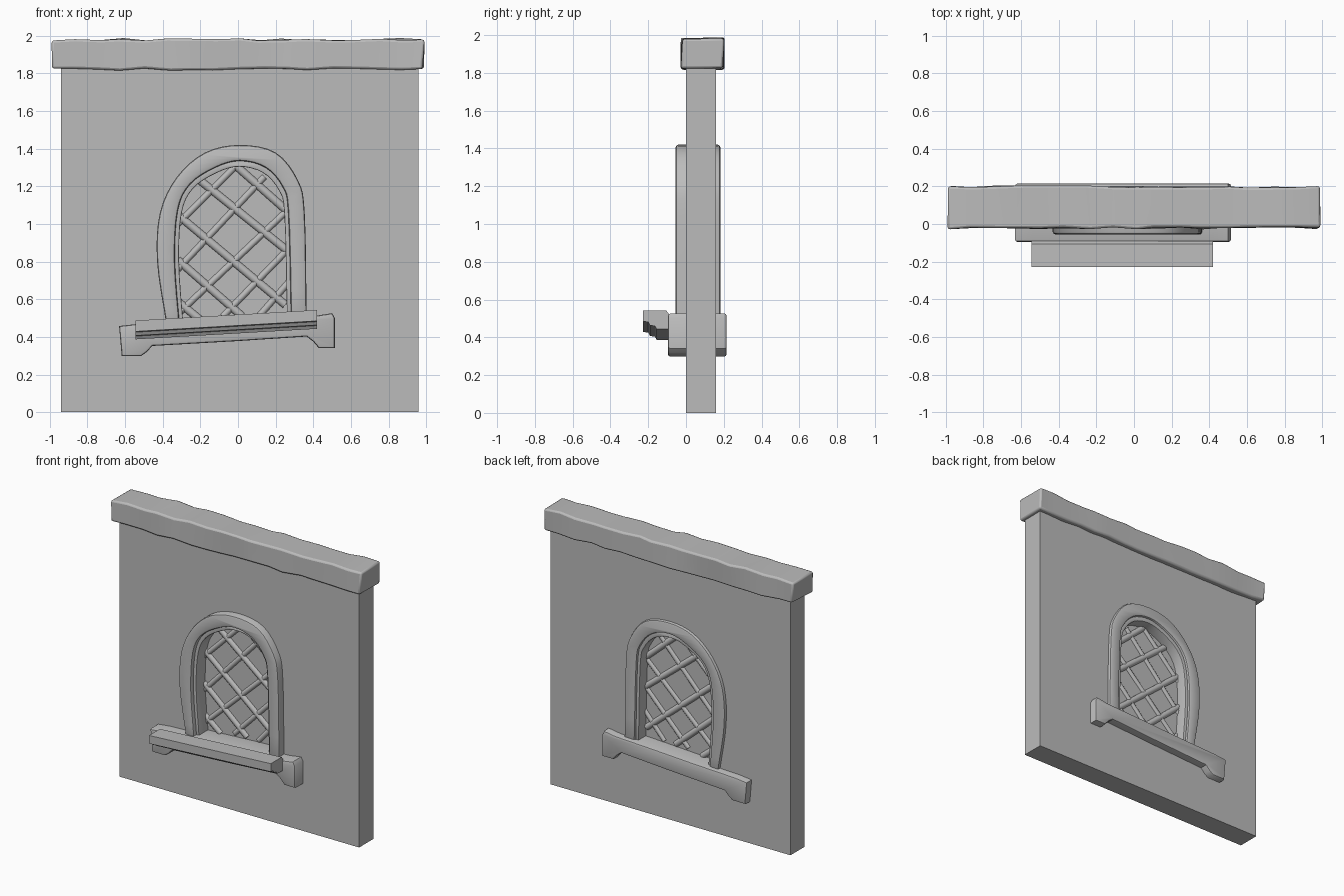
import bpy, bmesh, math, random
from mathutils import Vector

random.seed(4)
cube = bpy.data.objects.get("Cube")
if cube:
    bpy.data.objects.remove(cube, do_unlink=True)

stone = bpy.data.materials.new("plain_grey")
stone.use_nodes = True
GREY = (0.5, 0.5, 0.5, 1)
stone.diffuse_color = GREY
stone.node_tree.nodes["Principled BSDF"].inputs["Base Color"].default_value = GREY


def finish(name, bm, angle=35):
    """Turn a bmesh into a shaded object."""
    bmesh.ops.remove_doubles(bm, verts=bm.verts, dist=0.0005)
    bmesh.ops.recalc_face_normals(bm, faces=bm.faces)
    mesh = bpy.data.meshes.new(name)
    bm.to_mesh(mesh)
    bm.free()
    mesh.materials.clear()
    mesh.materials.append(stone)
    mesh.shade_smooth()
    mesh.set_sharp_from_angle(angle=math.radians(angle))
    obj = bpy.data.objects.new(name, mesh)
    bpy.context.collection.objects.link(obj)
    return obj


def smooth_path(points, steps=4):
    """Catmull-Rom curve through the points, open ended."""
    p = [Vector(q) for q in points]
    p = [2 * p[0] - p[1]] + p + [2 * p[-1] - p[-2]]
    out = []
    for a, b, c, d in zip(p, p[1:], p[2:], p[3:]):
        for i in range(steps):
            t = i / steps
            out.append(0.5 * (2 * b + (c - a) * t + (2 * a - 5 * b + 4 * c - d) * t * t
                              + (3 * b - a - 3 * c + d) * t ** 3))
    return out + [p[-2]]


def slab(name, outlines, y0, y1, bevel=0.0):
    """Extrude x-z outlines (later ones are holes) from y0 to y1."""
    curve = bpy.data.curves.new(name + "_outline", 'CURVE')
    curve.dimensions = '2D'
    curve.fill_mode = 'BOTH'
    curve.extrude = (y1 - y0) / 2 - bevel
    curve.bevel_depth = bevel
    curve.bevel_resolution = 1
    curve.offset = -bevel
    for outline in outlines:
        spline = curve.splines.new('POLY')
        spline.points.add(len(outline) - 1)
        for pt, q in zip(spline.points, outline):
            pt.co = (q[0], q[1], 0, 1)
        spline.use_cyclic_u = True
    tmp = bpy.data.objects.new(name + "_outline", curve)
    bpy.context.collection.objects.link(tmp)
    bpy.context.view_layer.update()
    mesh = tmp.evaluated_get(bpy.context.evaluated_depsgraph_get()).to_mesh()
    bm = bmesh.new()
    bm.from_mesh(mesh)
    bpy.data.objects.remove(tmp, do_unlink=True)
    for v in bm.verts:
        x, z, d = v.co
        v.co = (x, (y0 + y1) / 2 - d, z)
    return finish(name, bm)


# Lopsided arch lines of the window
outer = smooth_path([(-0.38, 0.46), (-0.43, 0.8), (-0.415, 1.06), (-0.325, 1.25), (-0.175, 1.38),
                     (0.01, 1.42), (0.2, 1.38), (0.32, 1.23), (0.355, 1.05), (0.365, 0.5)])
inner = smooth_path([(-0.31, 0.46), (-0.335, 0.8), (-0.32, 1.07), (-0.255, 1.21), (-0.12, 1.3),
                     (0.01, 1.335), (0.145, 1.3), (0.235, 1.2), (0.267, 1.06), (0.282, 0.5)])
centre = Vector((-0.025, 0.9))


def scaled(path, s):
    return [centre + Vector(((q.x - centre.x) * s, (q.y - centre.y) * (s if q.y > 0.9 else 1)))
            for q in path]


# Wall with an arched opening
wall_box = [(-0.94, 0), (0.96, 0), (0.96, 1.84), (-0.94, 1.84)]
slab("wall", [wall_box, scaled(inner, 1.06)], 0.0, 0.16)

# Arched surround and its stepped inner rim
slab("window_frame", [outer + inner[::-1]], -0.055, 0.182, 0.014)
slab("window_inner_rim", [scaled(inner, 1.04) + scaled(inner, 0.93)[::-1]], -0.025, 0.165, 0.006)

# Recessed pane
slab("window_pane", [scaled(inner, 1.03)], 0.077, 0.083)


def bar(name, a, b, radius):
    """Round lattice bar between two x-z points."""
    a, b = Vector((a[0], 0.08, a[1])), Vector((b[0], 0.08, b[1]))
    bm = bmesh.new()
    bmesh.ops.create_cone(bm, cap_ends=True, segments=10, radius1=radius, radius2=radius,
                          depth=(b - a).length + 0.03)
    bm.transform((b - a).to_track_quat('Z', 'Y').to_matrix().to_4x4())
    bmesh.ops.translate(bm, verts=bm.verts, vec=(a + b) / 2)
    finish(name, bm, 50)


# Diagonal lattice
falling = [((0.0, 1.3), (0.26, 1.07)), ((-0.2, 1.23), (0.26, 0.86)), ((-0.31, 1.04), (0.24, 0.58)),
           ((-0.31, 0.8), (0.01, 0.52)), ((-0.31, 0.58), (-0.2, 0.49))]
rising = [((-0.31, 1.01), (-0.02, 1.3)), ((-0.31, 0.77), (0.13, 1.24)), ((-0.3, 0.54), (0.26, 1.07)),
          ((-0.07, 0.52), (0.26, 0.86)), ((0.12, 0.52), (0.26, 0.68))]
for i, (a, b) in enumerate(falling):
    bar(f"lattice_falling_bar_{i + 1}", a, b, 0.022)
for i, (a, b) in enumerate(rising):
    bar(f"lattice_rising_bar_{i + 1}", a, b, 0.018)

# Crooked sill beam with drooping ends, passing through the wall
sill = [(-0.632, 0.458), (-0.54, 0.468), (-0.2, 0.482), (0.1, 0.498), (0.41, 0.512), (0.5, 0.526),
        (0.515, 0.5), (0.515, 0.34), (0.43, 0.34), (0.4, 0.375), (0.365, 0.402), (0.0, 0.378),
        (-0.455, 0.352), (-0.485, 0.32), (-0.515, 0.298), (-0.618, 0.298)]
slab("sill_beam", [sill], -0.095, 0.215, 0.012)

# Moulded ledge in front of the sill, tilted along its length
profile = [(-0.105, 0), (-0.228, 0), (-0.228, -0.058), (-0.2, -0.062), (-0.19, -0.08),
           (-0.165, -0.083), (-0.155, -0.1), (-0.09, -0.1), (-0.09, -0.02)]
bm = bmesh.new()
left, right = [[bm.verts.new((x, y, top + z)) for y, z in profile]
               for x, top in ((-0.545, 0.487), (0.42, 0.543))]
bm.faces.new(left)
bm.faces.new(right)
for i in range(len(profile)):
    j = (i + 1) % len(profile)
    bm.faces.new((left[i], left[j], right[j], right[i]))
finish("sill_ledge", bm, 20)

# Rough-hewn top beam
bm = bmesh.new()
bmesh.ops.create_cube(bm, size=1)
long_edges = [e for e in bm.edges if abs(e.verts[0].co.x - e.verts[1].co.x) > 0.5]
bmesh.ops.subdivide_edges(bm, edges=long_edges, cuts=15, use_grid_fill=True)
for v in bm.verts:
    end = abs(v.co.x) > 0.49
    v.co = (v.co.x * 1.97, 0.088 + v.co.y * 0.222, 1.902 + v.co.z * 0.16)
    wobble = 0.007
    v.co += Vector((random.uniform(-1, 1) * (0.008 if end else 0.02),
                    random.uniform(-wobble, wobble), random.uniform(-wobble, wobble)))
    if end:
        v.co.z = 1.902 + (v.co.z - 1.902) * 0.93
beam = finish("top_beam", bm, 40)
bevel = beam.modifiers.new("worn_edges", 'BEVEL')
bevel.width = 0.012
bevel.segments = 2
bevel.limit_method = 'ANGLE'
bevel.angle_limit = math.radians(50)
